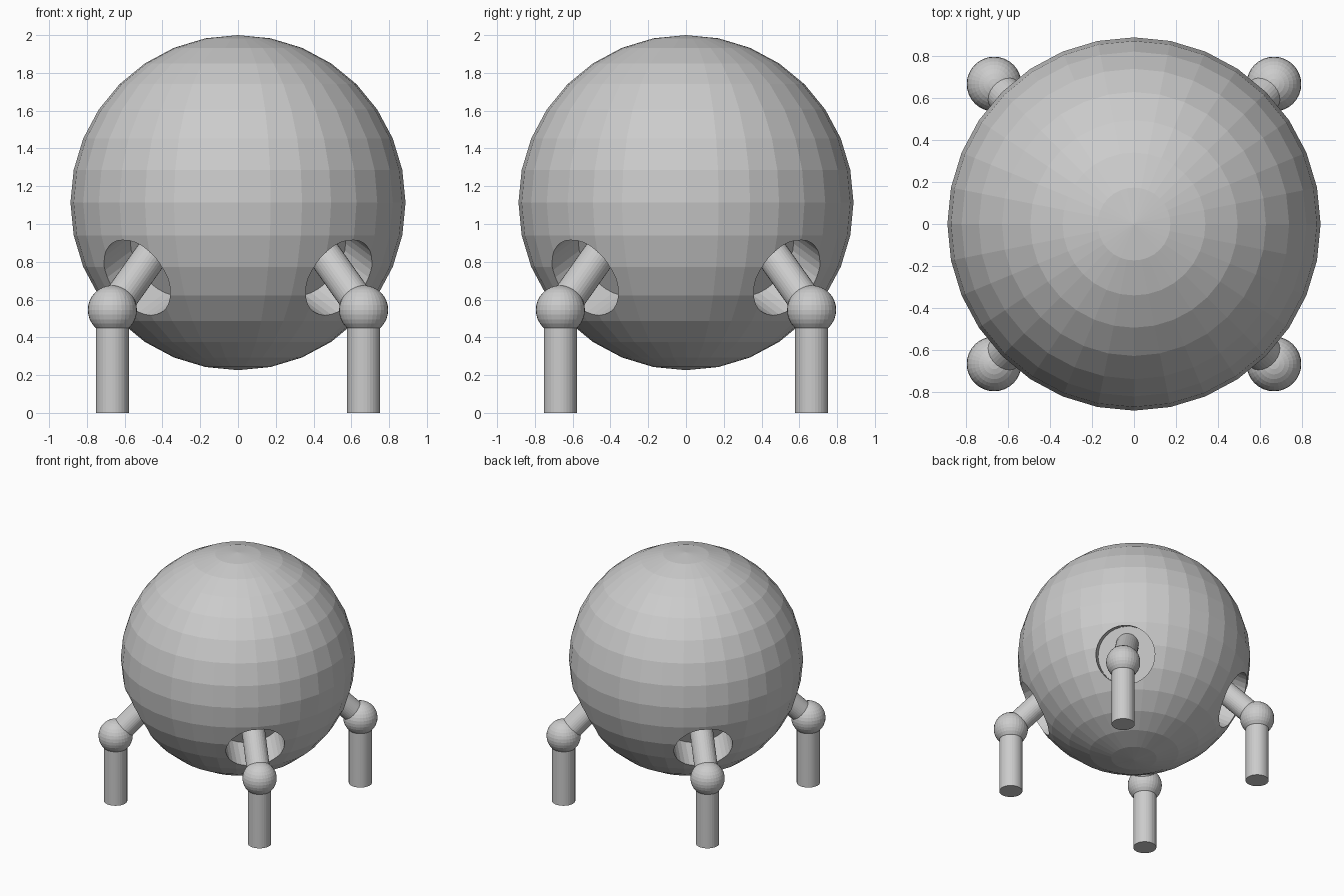
import bpy
import math
from mathutils import Vector

if "Cube" in bpy.data.objects:
    bpy.data.objects.remove(bpy.data.objects["Cube"])

CENTRE = Vector((0, 0, 1.113))
RADIUS = 0.887

grey = bpy.data.materials.new("light_grey")
grey.diffuse_color = (0.6, 0.6, 0.6, 1)
grey.use_nodes = True
grey.node_tree.nodes["Principled BSDF"].inputs["Base Color"].default_value = grey.diffuse_color


def finish(name):
    ob = bpy.context.object
    ob.name = name
    ob.data.materials.append(grey)
    return ob


def ball(name, centre, radius):
    bpy.ops.mesh.primitive_uv_sphere_add(segments=32, ring_count=16, radius=radius, location=centre)
    return finish(name)


def rod(name, a, b, radius):
    a, b = Vector(a), Vector(b)
    rot = (b - a).to_track_quat('Z', 'Y').to_euler()
    bpy.ops.mesh.primitive_cylinder_add(vertices=32, radius=radius, depth=(b - a).length,
                                        location=(a + b) / 2, rotation=rot)
    return finish(name)


# Round body
body = ball("body", CENTRE, RADIUS)

elev = math.radians(-27.7)
places = [("front_right", 1, -1), ("front_left", -1, -1),
          ("back_right", 1, 1), ("back_left", -1, 1)]

for label, sx, sy in places:
    out = Vector((sx, sy, 0)).normalized()

    # Flat-bottomed round socket cut into the body
    axis = out * math.cos(elev) + Vector((0, 0, math.sin(elev)))
    cutter = rod("socket_cutter_" + label, CENTRE + axis * 0.63, CENTRE + axis * 1.2, 0.225)
    cutter.hide_render = True
    cut = body.modifiers.new("socket", 'BOOLEAN')
    cut.operation = 'DIFFERENCE'
    cut.solver = 'EXACT'
    cut.object = cutter
    bpy.context.view_layer.objects.active = body
    bpy.ops.object.modifier_apply(modifier=cut.name)
    bpy.data.objects.remove(cutter)

    # Slanted upper leg, knee ball and upright lower leg
    knee = Vector((0.665 * sx, 0.665 * sy, 0.545))
    inward = (Vector((0, 0, 1)) - out).normalized()
    rod("upper_leg_" + label, knee, knee + inward * 0.54, 0.088)
    ball("knee_" + label, knee, 0.13)
    rod("lower_leg_" + label, (knee.x, knee.y, 0), knee, 0.088)
